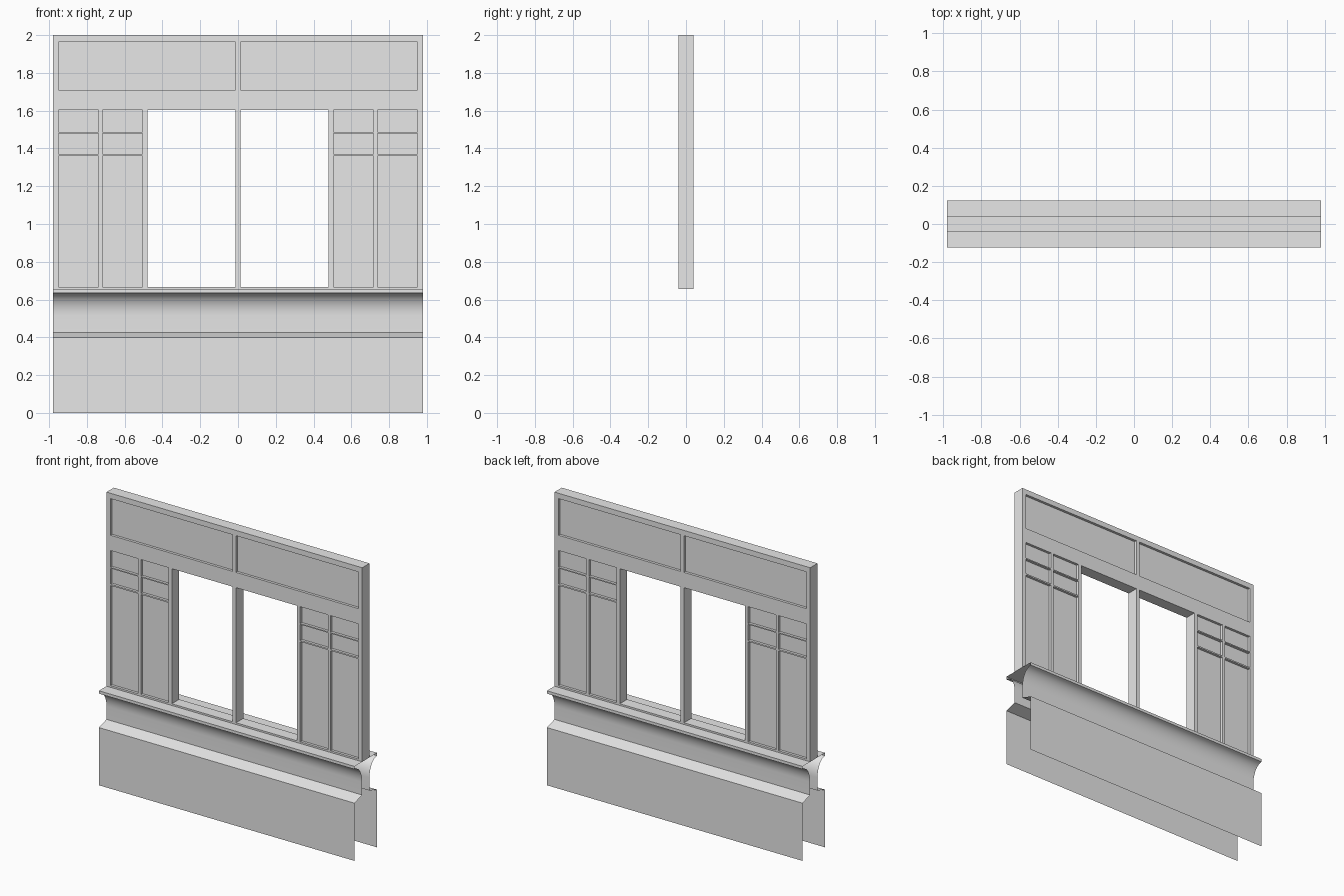
import bpy
import bmesh
from math import sin, cos, pi, radians

cube = bpy.data.objects.get("Cube")
if cube:
    bpy.data.objects.remove(cube, do_unlink=True)

HALF_W = 0.98      # half the wall length
WALL_Y = 0.04      # half the wall thickness
BASE_Y = 0.123     # outer face of the base and sill
SILL_Z = 0.655
RECESS = 0.018     # panel depth

grey = bpy.data.materials.new("plain grey")
grey.use_nodes = True
grey.diffuse_color = (0.8, 0.8, 0.8, 1)
grey.node_tree.nodes["Principled BSDF"].inputs["Base Color"].default_value = (0.8, 0.8, 0.8, 1)


def add_object(name, bm):
    bmesh.ops.recalc_face_normals(bm, faces=bm.faces)
    mesh = bpy.data.meshes.new(name)
    bm.to_mesh(mesh)
    bm.free()
    mesh.materials.append(grey)
    obj = bpy.data.objects.new(name, mesh)
    bpy.context.collection.objects.link(obj)
    return obj


def add_box(bm, x, y, z):
    """Box spanning the given (low, high) ranges."""
    verts = bmesh.ops.create_cube(bm, size=1)["verts"]
    for v in verts:
        v.co = [sum(r) / 2 + c * (r[1] - r[0]) for c, r in zip(v.co, (x, y, z))]


# Openings and panel recesses, for one half of the wall
window = ((0.013, 0.479), (0.667, 1.603))
panels = [((0.013, 0.95), (1.709, 1.963))]
for column in ((0.505, 0.717), (0.738, 0.95)):
    for row in ((0.667, 1.36), (1.37, 1.479), (1.487, 1.603)):
        panels.append((column, row))

# Cutters, mirrored left/right and front/back
cut = bmesh.new()
for side in (-1, 1):
    def mirrored(span):
        return tuple(sorted(side * v for v in span))
    add_box(cut, mirrored(window[0]), (-0.2, 0.2), window[1])
    for xs, zs in panels:
        for face in (-1, 1):
            ys = tuple(sorted((face * (WALL_Y - RECESS), face * 0.2)))
            add_box(cut, mirrored(xs), ys, zs)
cutter = add_object("panel_cutter", cut)
cutter.hide_render = True

# Upper wall
bm = bmesh.new()
add_box(bm, (-HALF_W, HALF_W), (-WALL_Y, WALL_Y), (SILL_Z, 2))
wall = add_object("upper_wall", bm)
mod = wall.modifiers.new("panels", "BOOLEAN")
mod.operation = "DIFFERENCE"
mod.solver = "EXACT"
mod.object = cutter
bpy.context.view_layer.update()
carved = bpy.data.meshes.new_from_object(wall.evaluated_get(bpy.context.evaluated_depsgraph_get()))
wall.modifiers.clear()
wall.data = carved
bpy.data.objects.remove(cutter, do_unlink=True)

# Sill, cove and base: an open profile drawn along the wall on each face
COVE_TOP, COVE_HEIGHT, STEPS = 0.635, 0.12, 12
profile = [(WALL_Y, SILL_Z), (BASE_Y, SILL_Z)]
for i in range(STEPS + 1):
    a = i / STEPS * pi / 2
    profile.append((BASE_Y - (BASE_Y - WALL_Y) * sin(a),
                    COVE_TOP - COVE_HEIGHT * (1 - cos(a))))
profile += [(WALL_Y, 0.425), (BASE_Y, 0.4), (BASE_Y, 0)]

for name, face in (("front_sill_and_base", -1), ("back_sill_and_base", 1)):
    bm = bmesh.new()
    rails = [[bm.verts.new((x, face * y, z)) for y, z in profile] for x in (-HALF_W, HALF_W)]
    for i in range(len(profile) - 1):
        bm.faces.new((rails[0][i], rails[1][i], rails[1][i + 1], rails[0][i + 1]))
    obj = add_object(name, bm)
    # Turn the sheet so that it faces outward
    if obj.data.polygons[0].normal.z < 0:
        obj.data.flip_normals()
    obj.data.shade_smooth()
    obj.data.set_sharp_from_angle(angle=radians(30))
